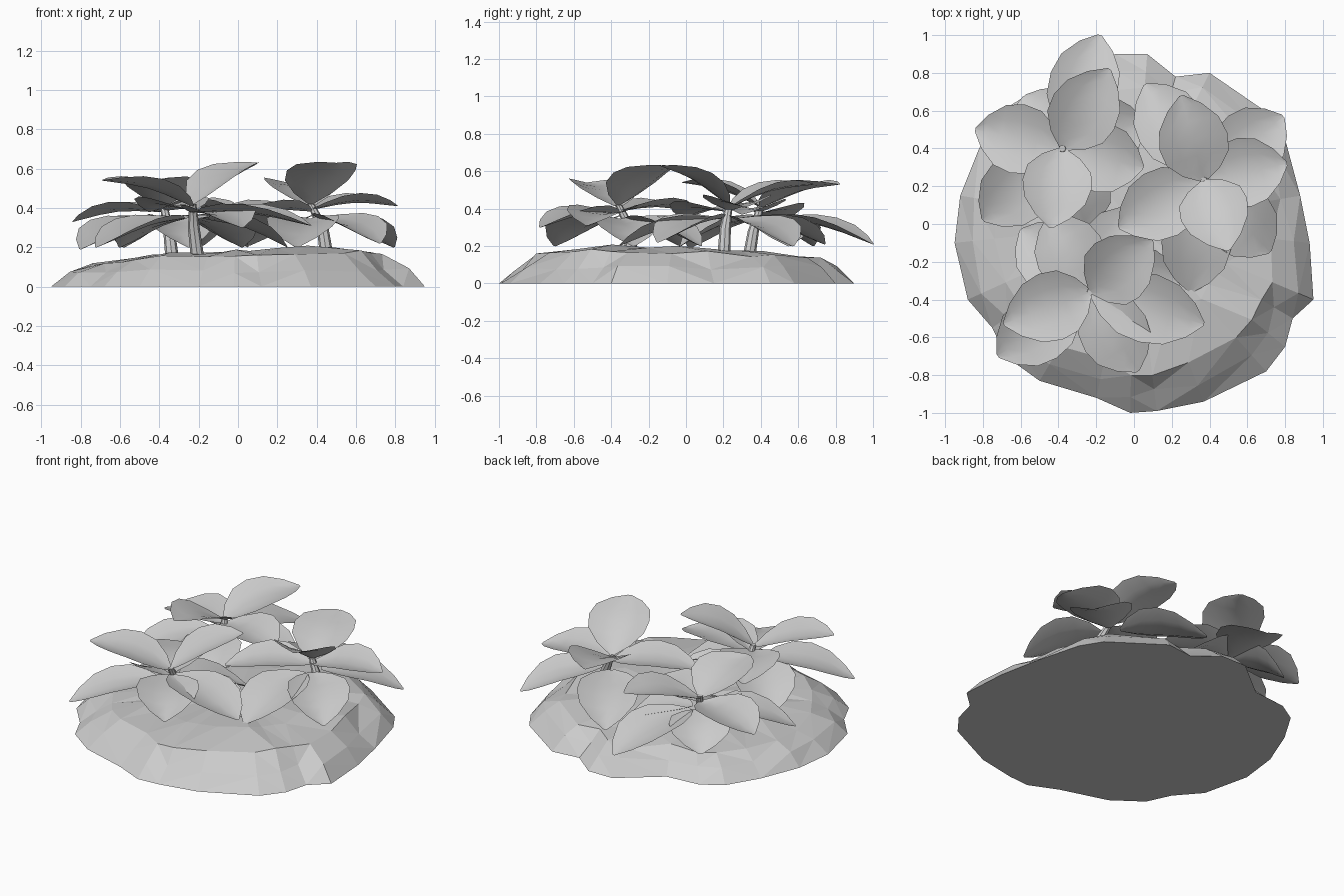
import bpy, bmesh, math, random
from mathutils import Vector

cube = bpy.data.objects.get("Cube")
if cube:
    bpy.data.objects.remove(cube, do_unlink=True)
random.seed(4)

grey = bpy.data.materials.new("plain_grey")
grey.use_nodes = True
grey.diffuse_color = (0.6, 0.6, 0.6, 1)
grey.node_tree.nodes["Principled BSDF"].inputs["Base Color"].default_value = (0.6, 0.6, 0.6, 1)


def finish(name, bm, smooth):
    mesh = bpy.data.meshes.new(name)
    bm.to_mesh(mesh)
    bm.free()
    mesh.materials.append(grey)
    for p in mesh.polygons:
        p.use_smooth = smooth
    obj = bpy.data.objects.new(name, mesh)
    bpy.context.collection.objects.link(obj)
    return obj


def bridge(bm, a, b, closed):
    n = len(a)
    for i in range(n if closed else n - 1):
        j = (i + 1) % n
        bm.faces.new((a[i], a[j], b[j], b[i]))


# Soil mound: irregular outline stepped inward, faceted
outline = [(-.95, -.1), (-.88, -.4), (-.75, -.55), (-.68, -.7), (-.5, -.83), (-.2, -.92),
           (-.02, -1), (.12, -.99), (.37, -.94), (.7, -.78), (.8, -.65), (.84, -.5),
           (.95, -.4), (.93, -.1), (.88, .15), (.8, .45), (.72, .58), (.4, .8),
           (.22, .78), (.07, .9), (-.1, .9), (-.35, .7), (-.57, .68), (-.7, .6),
           (-.82, .4), (-.92, .15)]
bm = bmesh.new()
rings = []
for scale, z, wobble in ((1, 0, 0), (.9, .08, .02), (.79, .143, .02), (.5, .17, .015)):
    ring = []
    for x, y in outline:
        s = scale + random.uniform(-wobble, wobble)
        h = z + random.uniform(-wobble, wobble) * .7
        if z > .1:
            h += .025 * x - .015 * y
        ring.append(bm.verts.new((x * s, y * s, h)))
    rings.append(ring)
bm.faces.new(rings[0][::-1])
for low, high in zip(rings, rings[1:]):
    bridge(bm, low, high, True)
centre = bm.verts.new((0, 0, .175))
for i, v in enumerate(rings[-1]):
    bm.faces.new((v, rings[-1][(i + 1) % len(outline)], centre))
bmesh.ops.triangulate(bm, faces=[f for f in bm.faces if len(f.verts) == 4])
bmesh.ops.recalc_face_normals(bm, faces=bm.faces)
finish("soil_mound", bm, False)


# Cupped leaf blade; drooping leaves leave the stem lower down, on a short gap
def leaf(name, stem_top, tip, half_width):
    tip = Vector(tip)
    base = Vector(stem_top) - Vector((0, 0, .13 * (.63 - tip.z)))
    if tip.z < .3:
        base = base.lerp(tip, .1)
    along = (tip - base).normalized()
    side = along.cross(Vector((0, 0, 1))).normalized()
    up = side.cross(along)
    bm = bmesh.new()
    rows = []
    for t, w in ((0, .1), (.12, .55), (.3, .92), (.5, 1), (.7, .88), (.88, .5), (1, .06)):
        mid = base.lerp(tip, t) + up * (.045 * math.sin(math.pi * t) - .02 * w)
        rows.append([bm.verts.new(mid + side * (u * w * half_width) + up * (.05 * w * u * u))
                     for u in (-1, -.5, 0, .5, 1)])
    for a, b in zip(rows, rows[1:]):
        bridge(bm, a, b, False)
    bmesh.ops.recalc_face_normals(bm, faces=bm.faces)
    if sum(f.normal.z for f in bm.faces) < 0:
        bmesh.ops.reverse_faces(bm, faces=bm.faces)
    finish(name, bm, True)


# Tapered, leaning stem
def stem(name, points):
    bm = bmesh.new()
    rings = []
    for (x, y, z), r in zip(points, (.036, .03, .018)):
        rings.append([bm.verts.new((x + r * math.cos(k * math.tau / 8),
                                    y + r * math.sin(k * math.tau / 8), z)) for k in range(8)])
    for a, b in zip(rings, rings[1:]):
        bridge(bm, a, b, True)
    bm.faces.new(rings[-1])
    bm.faces.new(rings[0][::-1])
    obj = finish(name, bm, True)
    bpy.context.view_layer.objects.active = obj
    obj.select_set(True)
    bpy.ops.object.shade_smooth_by_angle()
    obj.select_set(False)


# Each plant: stem path, then leaf tips from the raised ones to the drooping ones
plants = {
    "front_plant": ([(-.2, -.29, .1), (-.225, -.3, .3), (-.23, -.36, .42)],
                    [(.1, -.09, .63), (-.69, -.53, .54), (-.45, .05, .38), (.37, -.53, .31),
                     (.02, -.78, .3), (-.72, -.7, .2), (-.6, -.03, .2), (.02, .08, .2),
                     (.25, -.28, .2)]),
    "right_plant": ([(.46, .2, .1), (.43, .21, .3), (.37, .23, .42)],
                    [(.5, -.14, .63), (.25, .68, .53), (.81, .32, .41), (-.08, -.02, .35),
                     (.06, .74, .21), (.72, -.15, .22), (.79, .57, .2), (.3, -.36, .2)]),
    "back_plant": ([(-.33, .33, .1), (-.35, .36, .28), (-.38, .4, .42)],
                   [(-.44, -.02, .54), (-.13, .82, .53), (.05, .3, .37), (-.84, .5, .33),
                    (-.18, 1, .21), (-.8, .02, .19), (-.58, .68, .2), (.05, .55, .2),
                    (-.25, -.03, .2)]),
}
for plant, (path, tips) in plants.items():
    stem(plant + "_stem", path)
    for i, tip in enumerate(tips):
        leaf(f"{plant}_leaf_{i + 1}", path[-1], tip, .185)
